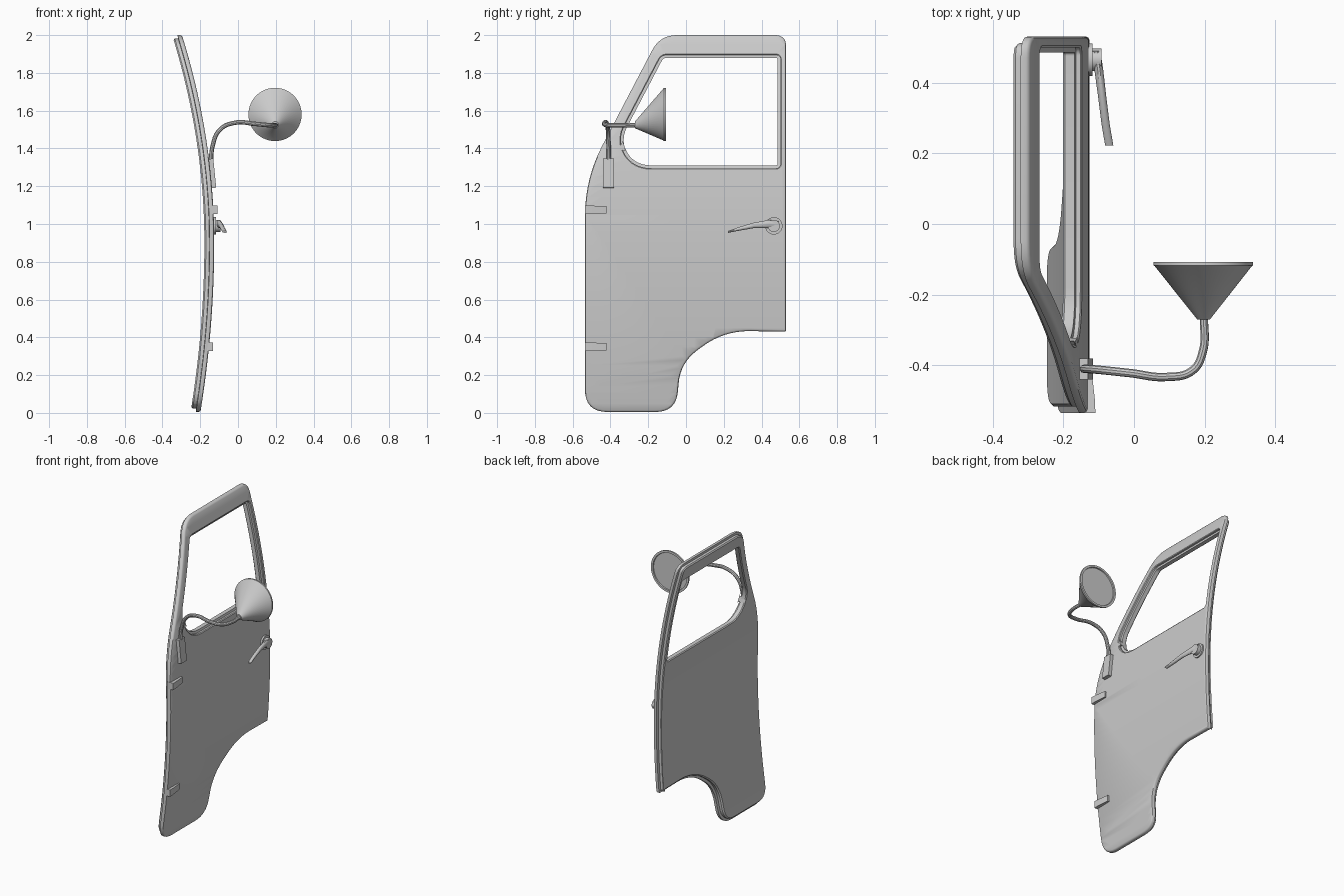
import bpy, bmesh, math
from mathutils import Vector

if "Cube" in bpy.data.objects:
    bpy.data.objects.remove(bpy.data.objects["Cube"])

grey = bpy.data.materials.new("light_grey")
grey.use_nodes = True
GREY = (0.6, 0.6, 0.6, 1)
grey.diffuse_color = GREY
grey.node_tree.nodes["Principled BSDF"].inputs["Base Color"].default_value = GREY


def belly(z):
    """x of the outer skin: the door bows outward around waist height."""
    return -0.126 - (0.141 if z > 0.9 else 0.091) * (z - 0.9) ** 2


def finish(obj, angle=35):
    if not obj.data.materials:
        obj.data.materials.append(grey)
    bpy.ops.object.select_all(action='DESELECT')
    obj.select_set(True)
    bpy.context.view_layer.objects.active = obj
    bpy.ops.object.shade_smooth_by_angle(angle=math.radians(angle))


def from_bmesh(name, bm):
    bmesh.ops.recalc_face_normals(bm, faces=bm.faces)
    mesh = bpy.data.meshes.new(name)
    bm.to_mesh(mesh)
    bm.free()
    obj = bpy.data.objects.new(name, mesh)
    bpy.context.collection.objects.link(obj)
    finish(obj)
    return obj


def rounded(corners, steps=8):
    """Polygon of (y, z, radius) corners with each corner eased into a curve."""
    pts = []
    for i, (y, z, r) in enumerate(corners):
        c = Vector((y, z))
        before = Vector(corners[i - 1][:2])
        after = Vector(corners[(i + 1) % len(corners)][:2])
        a = c + (before - c).normalized() * r
        b = c + (after - c).normalized() * r
        for k in range(steps + 1):
            t = k / steps
            pts.append(a * (1 - t) ** 2 + c * 2 * t * (1 - t) + b * t * t)
    return pts


def inset(pts, d):
    """Move a closed clockwise outline inward by d (outward if negative)."""
    out = []
    for i, p in enumerate(pts):
        t1 = (p - pts[i - 1]).normalized()
        t2 = (pts[(i + 1) % len(pts)] - p).normalized()
        n1, n2 = Vector((t1.y, -t1.x)), Vector((t2.y, -t2.x))
        n = (n1 + n2).normalized()
        out.append(p + n * d / max(n.dot(n1), 0.5))
    return out


def bridge(bm, a, b):
    for i in range(len(a)):
        j = (i + 1) % len(a)
        bm.faces.new((a[i], a[j], b[j], b[i]))


def loft(name, sections, n):
    """Skin of rings in the xz plane: (x, y, z, x radius, z radius)."""
    bm = bmesh.new()
    rings = []
    grow = math.sqrt(2) if n == 4 else 1
    for x, y, z, rx, rz in sections:
        angles = [(i + 0.5) * math.tau / n for i in range(n)]
        rings.append([bm.verts.new((x + grow * rx * math.cos(a), y,
                                    z + grow * rz * math.sin(a))) for a in angles])
    for a, b in zip(rings, rings[1:]):
        bridge(bm, a, b)
    bm.faces.new(rings[0])
    bm.faces.new(rings[-1])
    return from_bmesh(name, bm)


# Door shell: stepped rim outside, stepped window opening inside
outline = rounded([(0.53, 0.43, 0.01), (0.2, 0.435, 0.14), (-0.03, 0.265, 0.11),
                   (-0.052, 0.005, 0.11), (-0.535, 0.005, 0.12), (-0.535, 1.24, 0.2),
                   (-0.137, 2.0, 0.09), (0.53, 2.0, 0.06)])
window = rounded([(0.485, 1.31, 0.01), (-0.3, 1.31, 0.12), (-0.34, 1.46, 0.06),
                  (-0.12, 1.88, 0.02), (0.485, 1.88, 0.01)])
rim_steps = [(0.009, 0), (0.003, -0.003), (0, -0.009), (0, -0.024),
             (0.018, -0.026), (0.018, -0.044), (0.026, -0.052)]
window_steps = [(-0.02, 0), (-0.015, -0.004), (-0.015, -0.016),
                (0, -0.018), (0, -0.046), (-0.006, -0.052)]

bm = bmesh.new()
ends = []
for shape, steps in ((outline, rim_steps), (window, window_steps)):
    rings = [[bm.verts.new((depth, p.x, p.y)) for p in inset(shape, d)]
             for d, depth in steps]
    for a, b in zip(rings, rings[1:]):
        bridge(bm, a, b)
    ends.append((rings[0], rings[-1]))
for side in (0, 1):
    edges = [bm.edges.get((ring[side][i - 1], ring[side][i]))
             for ring in ends for i in range(len(ring[side]))]
    bmesh.ops.triangle_fill(bm, edges=edges, use_beauty=True, normal=(1, 0, 0))
for k in range(1, 40):
    bmesh.ops.bisect_plane(bm, geom=bm.verts[:] + bm.edges[:] + bm.faces[:], dist=1e-5,
                           plane_co=(0, 0, k * 0.05), plane_no=(0, 0, 1))
for v in bm.verts:
    v.co.x += belly(v.co.z)
from_bmesh("door_shell", bm)

# Hinges: wedges on the front edge
for name, z in (("upper_hinge", 1.075), ("lower_hinge", 0.35)):
    x = belly(z)
    loft(name, [(x, -0.535, z, 0.021, 0.023), (x, -0.5, z, 0.02, 0.022),
                (x, -0.42, z, 0.011, 0.02)], 4)

# Door handle: round base with a tapering lever
for name, r, x0, x1 in (("handle_base", 0.046, -0.145, -0.117),
                        ("handle_hub", 0.032, -0.12, -0.092)):
    bpy.ops.mesh.primitive_cylinder_add(vertices=32, radius=r, depth=x1 - x0,
                                        location=((x0 + x1) / 2, 0.465, 0.99),
                                        rotation=(0, math.pi / 2, 0))
    bpy.context.object.name = name
    finish(bpy.context.object)
loft("handle_lever", [(-0.108, 0.49, 0.997, 0.013, 0.02), (-0.1, 0.44, 1.0, 0.013, 0.022),
                      (-0.09, 0.36, 0.993, 0.012, 0.015), (-0.08, 0.28, 0.974, 0.012, 0.01),
                      (-0.07, 0.222, 0.958, 0.012, 0.005)], 12)

# Mirror bracket, leaning with the door
bpy.ops.mesh.primitive_cube_add(size=1, location=(-0.138, -0.41, 1.268),
                                rotation=(0, -0.1, 0))
bracket = bpy.context.object
bracket.name = "mirror_bracket"
bracket.scale = (0.03, 0.06, 0.155)
finish(bracket)

# Mirror arm: bent tube
path = [(-0.142, -0.41, 1.3), (-0.135, -0.41, 1.41), (-0.095, -0.413, 1.5),
        (-0.01, -0.422, 1.537), (0.09, -0.433, 1.53), (0.165, -0.415, 1.523),
        (0.195, -0.36, 1.522), (0.198, -0.26, 1.524)]
curve = bpy.data.curves.new("mirror_arm", 'CURVE')
curve.dimensions = '3D'
curve.bevel_depth = 0.012
curve.bevel_resolution = 3
curve.use_fill_caps = True
spline = curve.splines.new('BEZIER')
spline.bezier_points.add(len(path) - 1)
for point, co in zip(spline.bezier_points, path):
    point.co = co
    point.handle_left_type = point.handle_right_type = 'AUTO'
arm = bpy.data.objects.new("mirror_arm", curve)
bpy.context.collection.objects.link(arm)
bpy.ops.object.select_all(action='DESELECT')
arm.select_set(True)
bpy.context.view_layer.objects.active = arm
bpy.ops.object.convert(target='MESH')
finish(bpy.context.object)

# Mirror head: slanted cone with a rim around recessed glass
cx, cz = 0.196, 1.58
loft("mirror_head", [(0.197, -0.27, 1.525, 0.018, 0.018), (cx, -0.119, cz, 0.138, 0.138),
                     (cx, -0.117, cz, 0.141, 0.141), (cx, -0.107, cz, 0.141, 0.141),
                     (cx, -0.107, cz, 0.127, 0.127), (cx, -0.114, cz, 0.125, 0.125)], 48)
